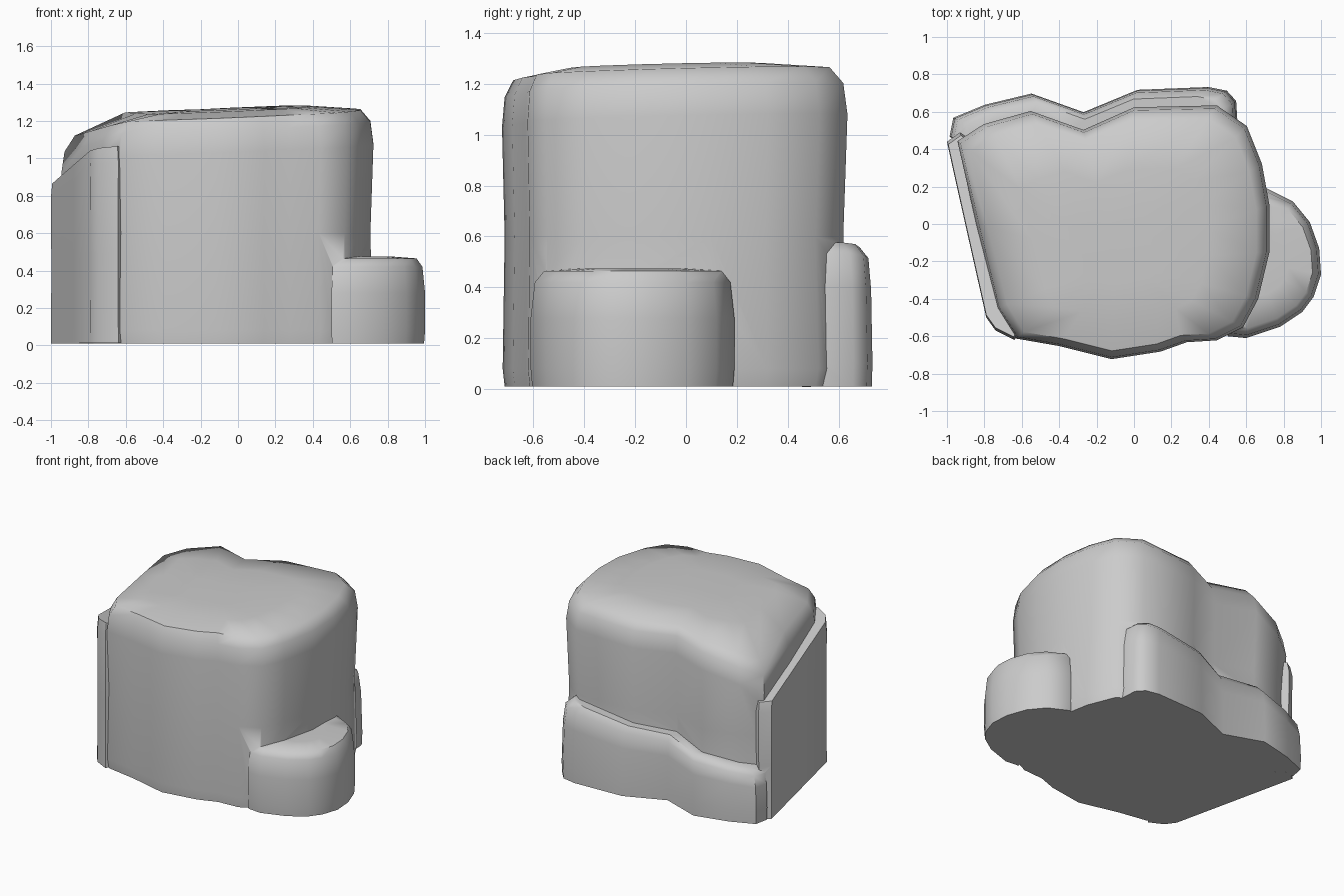
import bpy, bmesh, math

if "Cube" in bpy.data.objects:
    bpy.data.objects.remove(bpy.data.objects["Cube"])


def loft(name, outline, centre, levels, lift):
    """Stack scaled copies of an outline; lift(x, y, z) adds the sloping tops."""
    bm = bmesh.new()
    cx, cy = centre
    rings = []
    for z, s in levels:
        ring = []
        for px, py in outline:
            x, y = cx + (px - cx) * s, cy + (py - cy) * s
            ring.append(bm.verts.new((x, y, z + lift(x, y, z))))
        rings.append(ring)
    n = len(outline)
    for a, b in zip(rings, rings[1:]):
        for i in range(n):
            j = (i + 1) % n
            bm.faces.new((a[i], a[j], b[j], b[i]))
    bm.faces.new(rings[0][::-1])
    bm.faces.new(rings[-1])
    bmesh.ops.triangulate(bm, faces=[f for f in bm.faces if len(f.verts) > 4])
    bmesh.ops.recalc_face_normals(bm, faces=bm.faces)
    mesh = bpy.data.meshes.new(name)
    bm.to_mesh(mesh)
    bm.free()
    ob = bpy.data.objects.new(name, mesh)
    bpy.context.collection.objects.link(ob)
    return ob


# Main block: tilted top, rear-left corner dropping away
def main_lift(x, y, z):
    w = min(1, max(0, (z - 0.6) / 0.5))
    return w * (0.04 * x + 0.025 * y - 0.35 * max(0, -x - 0.62))


rock = loft("rock", [
    (-0.63, -0.61), (-0.4, -0.65), (-0.12, -0.72), (0.14, -0.68), (0.28, -0.63),
    (0.44, -0.62), (0.58, -0.55), (0.66, -0.4), (0.72, -0.15), (0.72, 0.1),
    (0.68, 0.32), (0.60, 0.52), (0.44, 0.63), (0, 0.62), (-0.27, 0.50),
    (-0.55, 0.60), (-0.8, 0.53), (-0.94, 0.44), (-0.84, 0.0), (-0.73, -0.45)],
    (-0.1, -0.2),
    [(0.01, 0.985), (0.08, 1), (0.6, 0.985), (1.05, 1.005), (1.17, 0.985),
     (1.235, 0.92), (1.265, 0.6), (1.27, 0.25)], main_lift)

# Rear ledge, lower toward the left
rear_ledge = loft("rear_ledge", [
    (0.56, 0.5), (0.55, 0.66), (0.5, 0.715), (0.4, 0.735), (0.02, 0.72),
    (-0.27, 0.6), (-0.55, 0.7), (-0.8, 0.64), (-0.97, 0.57), (-0.99, 0.47),
    (-0.85, 0.36), (-0.55, 0.4), (-0.27, 0.3), (0, 0.4)],
    (-0.2, 0.2),
    [(0.01, 0.99), (0.1, 0.995), (0.4, 0.985), (0.53, 0.965), (0.58, 0.9)],
    lambda x, y, z: 0.13 * (x - 0.5) * max(0, z - 0.1) / 0.45)

# Thin slab on the left, rising toward the front
left_slab = loft("left_slab", [
    (-1.0, 0.44), (-0.965, 0.28), (-0.88, -0.1), (-0.79, -0.5), (-0.74, -0.57),
    (-0.64, -0.62), (-0.55, -0.5), (-0.8, 0.4), (-0.93, 0.49)],
    (-0.78, -0.05),
    [(0.01, 1), (0.4, 0.99), (0.8, 1), (0.87, 0.97)],
    lambda x, y, z: 0.19 * (0.4 - y) * z / 0.85)

# Low rounded shoulder on the right
right_shoulder = loft("right_shoulder", [
    (0.5, -0.6), (0.6, -0.61), (0.78, -0.55), (0.9, -0.47), (0.96, -0.39),
    (1.0, -0.27), (0.99, -0.13), (0.94, 0.01), (0.85, 0.12), (0.71, 0.19),
    (0.5, 0.1)],
    (0.65, -0.2),
    [(0.01, 0.985), (0.08, 1), (0.28, 1), (0.42, 0.96), (0.465, 0.87), (0.475, 0.5)],
    lambda x, y, z: 0)

# Fuse the pieces into one rock
bpy.context.view_layer.objects.active = rock
rock.select_set(True)
for part in (rear_ledge, left_slab, right_shoulder):
    mod = rock.modifiers.new("union", "BOOLEAN")
    mod.operation = "UNION"
    mod.solver = "EXACT"
    mod.object = part
    bpy.ops.object.modifier_apply(modifier=mod.name)
    bpy.data.objects.remove(part)

bpy.ops.object.shade_smooth_by_angle(angle=math.radians(50))
